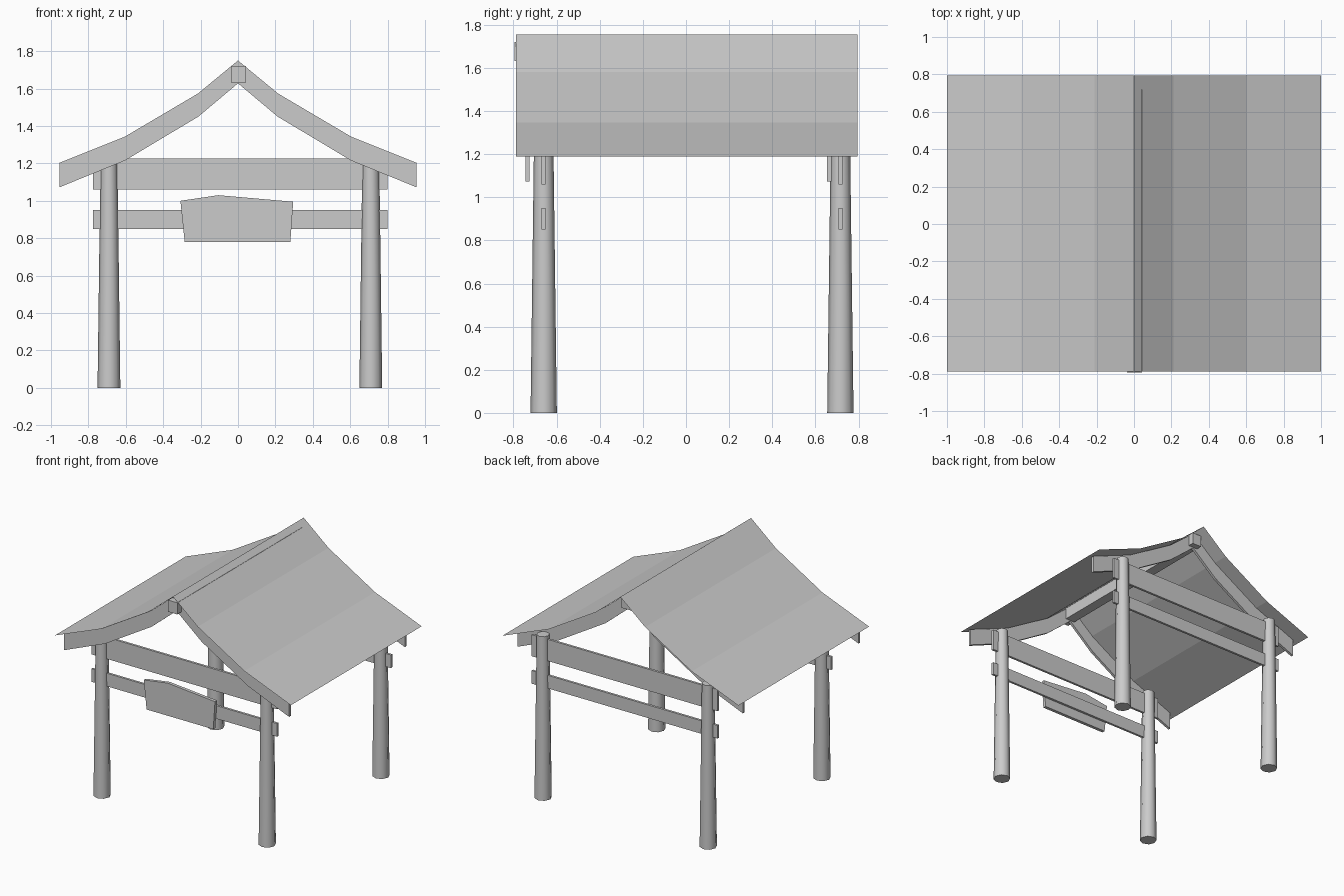
import bpy, bmesh

if "Cube" in bpy.data.objects:
    bpy.data.objects.remove(bpy.data.objects["Cube"])

FRONT_Y, BACK_Y = -0.66, 0.716      # post rows
LEFT_X, RIGHT_X = -0.69, 0.71


def add_object(name, bm):
    bmesh.ops.recalc_face_normals(bm, faces=bm.faces)
    mesh = bpy.data.meshes.new(name)
    bm.to_mesh(mesh)
    bm.free()
    ob = bpy.data.objects.new(name, mesh)
    bpy.context.collection.objects.link(ob)
    return ob


def strip(bm, a, b):
    """Quads between two equally long point rows."""
    va, vb = ([bm.verts.new(p) for p in row] for row in (a, b))
    for i in range(len(va) - 1):
        bm.faces.new((va[i], va[i + 1], vb[i + 1], vb[i]))


def extrude_y(bm, depth):
    """Thicken flat faces along +y."""
    res = bmesh.ops.extrude_face_region(bm, geom=bm.faces[:], use_keep_orig=True)
    verts = [g for g in res["geom"] if isinstance(g, bmesh.types.BMVert)]
    bmesh.ops.translate(bm, vec=(0, depth, 0), verts=verts)


def mirrored(profile):
    return [(-x, z) for x, z in profile[:0:-1]] + profile


def box(name, x0, x1, y0, y1, z0, z1):
    bm = bmesh.new()
    strip(bm, [(x0, y0, z0), (x1, y0, z0)], [(x0, y0, z1), (x1, y0, z1)])
    extrude_y(bm, y1 - y0)
    return add_object(name, bm)


# Curved roof sheet
roof = mirrored([(0, 1.755), (0.21, 1.58), (0.605, 1.346), (1.0, 1.19)])
bm = bmesh.new()
strip(bm, [(x, -0.788, z) for x, z in roof], [(x, 0.795, z) for x, z in roof])
add_object("roof", bm)

# Ridge beam
box("ridge_beam", -0.037, 0.042, -0.795, 0.72, 1.632, 1.721)

# Gable boards following the roof curve
upper = mirrored([(0, 1.75), (0.215, 1.573), (0.605, 1.343), (0.955, 1.203)])
lower = mirrored([(0, 1.628), (0.212, 1.45), (0.605, 1.215), (0.955, 1.072)])
for side, y in (("front", -0.745), ("back", 0.655)):
    bm = bmesh.new()
    strip(bm, [(x, y, z) for x, z in lower], [(x, y, z) for x, z in upper])
    extrude_y(bm, 0.02)
    add_object(side + "_gable_board", bm)

# Tapered posts and the cross beams running through them
for side, y in (("front", FRONT_Y), ("back", BACK_Y)):
    for hand, x in (("left", LEFT_X), ("right", RIGHT_X)):
        bpy.ops.mesh.primitive_cone_add(vertices=8, radius1=0.061, radius2=0.045,
                                        depth=1.25, location=(x, y, 0.625))
        bpy.context.object.name = f"{side}_{hand}_post"
        bpy.ops.object.shade_smooth_by_angle(angle=0.9)
    box(side + "_upper_beam", -0.775, 0.8, y - 0.009, y + 0.009, 1.06, 1.225)
    box(side + "_lower_beam", -0.775, 0.8, y - 0.009, y + 0.009, 0.85, 0.95)

# Blank sign board on the front lower beam
bm = bmesh.new()
outline = [(-0.285, 0.78), (0.28, 0.78), (0.295, 0.995), (-0.105, 1.03), (-0.308, 1.0)]
bm.faces.new([bm.verts.new((x, -0.7, z)) for x, z in outline])
extrude_y(bm, 0.025)
add_object("sign_board", bm)
